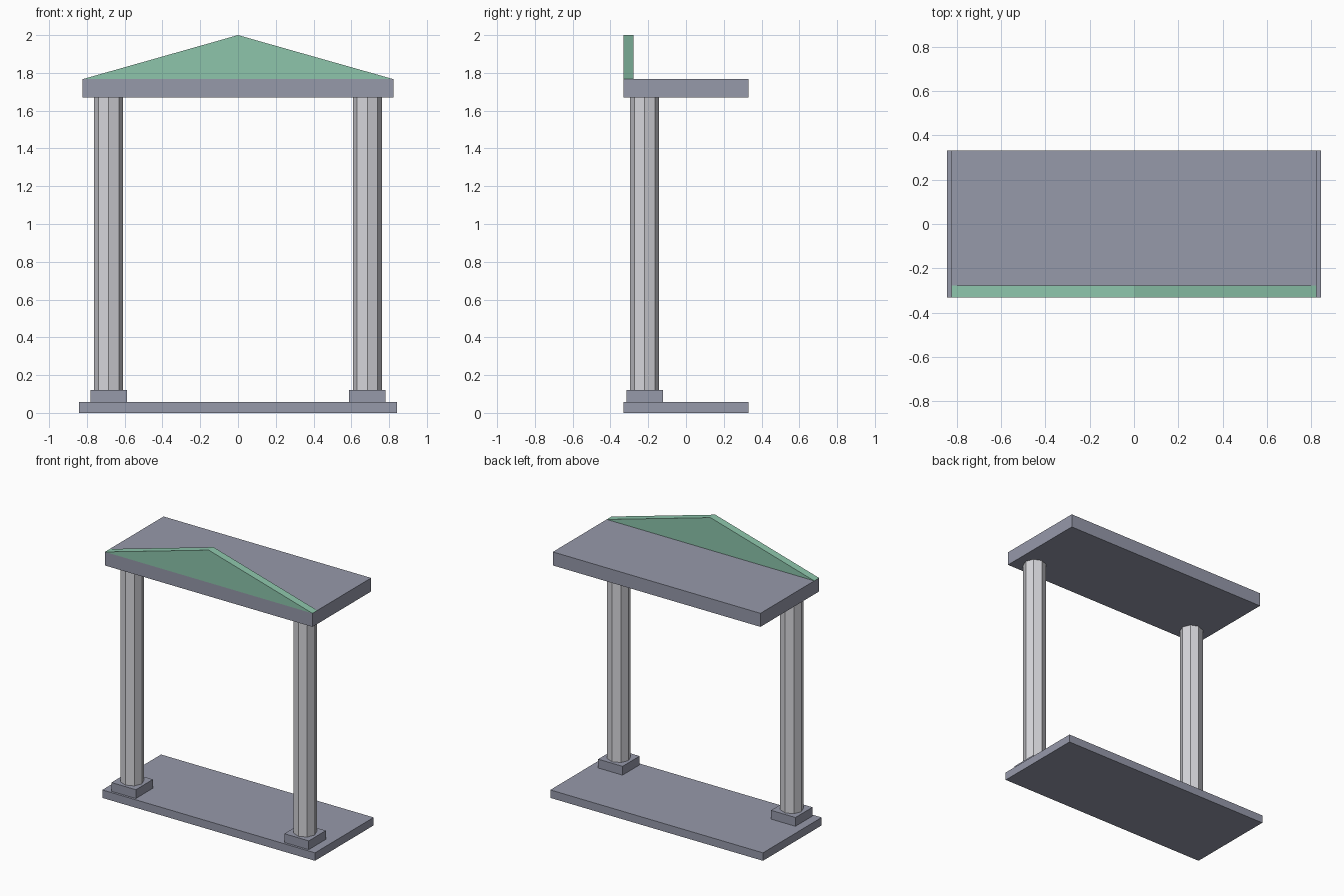
import bpy
import bmesh
import math
from mathutils import Matrix

if "Cube" in bpy.data.objects:
    bpy.data.objects.remove(bpy.data.objects["Cube"], do_unlink=True)


def make_material(name, rgb):
    mat = bpy.data.materials.new(name)
    mat.use_nodes = True
    mat.diffuse_color = (*rgb, 1)
    mat.node_tree.nodes["Principled BSDF"].inputs["Base Color"].default_value = (*rgb, 1)
    return mat


slab_grey = make_material("blue grey stone", (0.305, 0.319, 0.402))
column_white = make_material("pale column stone", (0.672, 0.672, 0.708))
pediment_green = make_material("soft green", (0.266, 0.558, 0.407))


def add_object(name, bm, mat):
    bmesh.ops.recalc_face_normals(bm, faces=bm.faces)
    mesh = bpy.data.meshes.new(name)
    bm.to_mesh(mesh)
    bm.free()
    mesh.materials.append(mat)
    obj = bpy.data.objects.new(name, mesh)
    bpy.context.collection.objects.link(obj)
    return obj


def add_box(name, x, y, width, depth, bottom, top, mat):
    bm = bmesh.new()
    place = Matrix.Translation((x, y, (bottom + top) / 2))
    bmesh.ops.create_cube(bm, size=1, matrix=place @ Matrix.Diagonal((width, depth, top - bottom, 1)))
    return add_object(name, bm, mat)


def add_column(name, x, y, radius, bottom, top, mat):
    bm = bmesh.new()
    bmesh.ops.create_cone(bm, cap_ends=True, segments=8, radius1=radius, radius2=radius,
                          depth=top - bottom,
                          matrix=Matrix.Translation((x, y, (bottom + top) / 2)))
    return add_object(name, bm, mat)


def add_pediment(name, half_width, front, back, bottom, top, mat):
    bm = bmesh.new()
    profile = [(-half_width, bottom), (half_width, bottom), (0, top)]
    face = bm.faces.new([bm.verts.new((x, front, z)) for x, z in profile])
    extruded = bmesh.ops.extrude_face_region(bm, geom=[face])["geom"]
    verts = [v for v in extruded if isinstance(v, bmesh.types.BMVert)]
    bmesh.ops.translate(bm, verts=verts, vec=(0, back - front, 0))
    return add_object(name, bm, mat)


# Heights of the stacked parts
floor_top, plinth_top, column_top, roof_top, peak = 0.057, 0.12, 1.67, 1.767, 2.0
depth = 0.664
column_x, column_y = 0.685, -0.219

# Floor and roof slabs
add_box("floor_slab", 0, 0, 1.685, depth, 0, floor_top, slab_grey)
add_box("roof_slab", 0, 0, 1.645, depth, column_top, roof_top, slab_grey)

# Front columns on square plinths
for side, sign in (("left", 1), ("right", -1)):
    add_box(side + "_plinth", sign * column_x, column_y, 0.193, 0.193,
            floor_top, plinth_top, slab_grey)
    add_column(side + "_column", sign * column_x, column_y, 0.077,
               plinth_top, column_top, column_white)

# Triangular gable along the front edge of the roof
add_pediment("pediment", 0.822, -depth / 2, -0.277, roof_top, peak, pediment_green)
